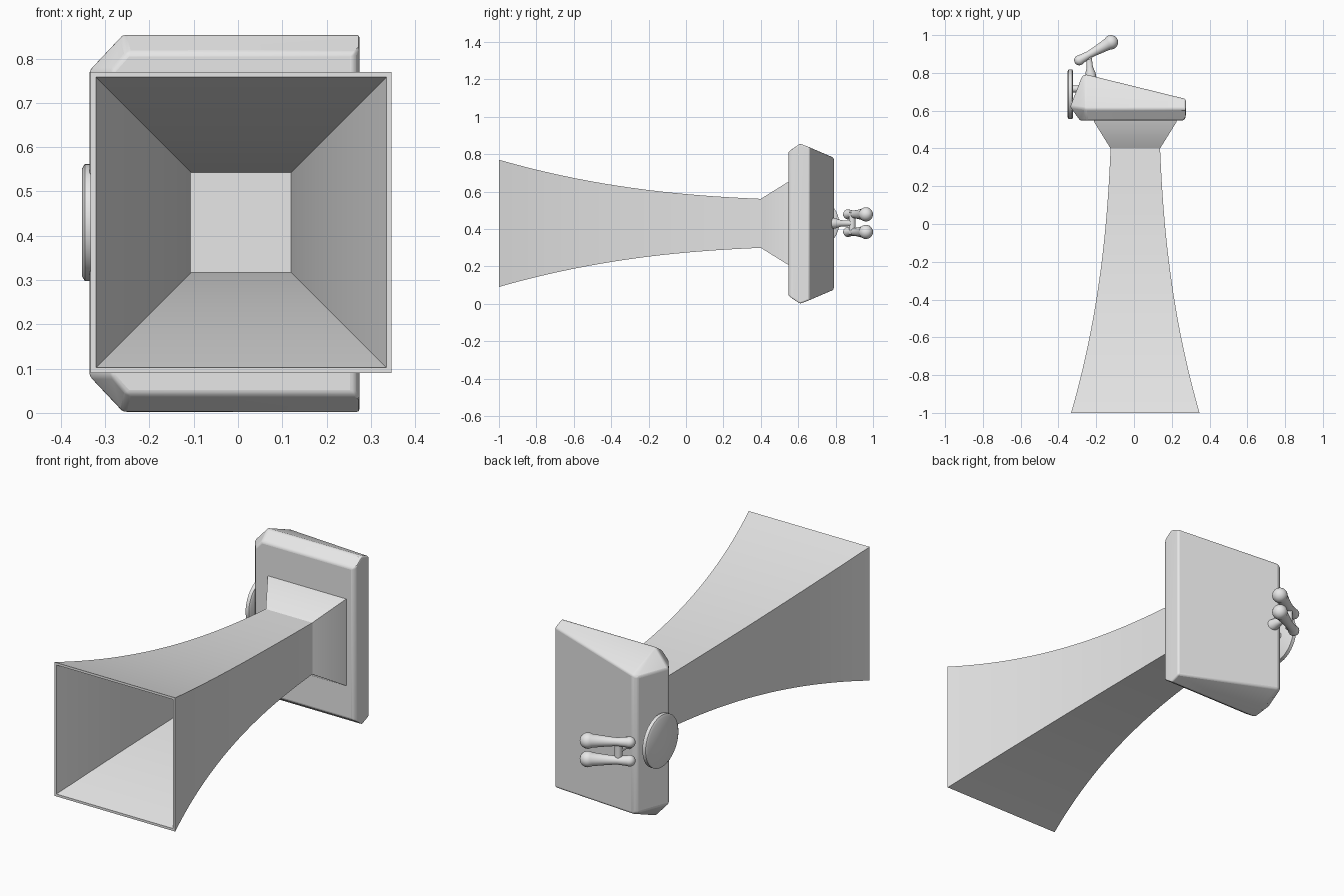
import bpy, bmesh, math
from mathutils import Vector

if "Cube" in bpy.data.objects:
    bpy.data.objects.remove(bpy.data.objects["Cube"], do_unlink=True)

grey = bpy.data.materials.new("light grey")
grey.use_nodes = True
colour = (0.8, 0.8, 0.8, 1)
grey.diffuse_color = colour
grey.node_tree.nodes["Principled BSDF"].inputs["Base Color"].default_value = colour

CX, CZ = 0.007, 0.43          # horn axis


def finish(name, bm, bevel=0.0, angle=30):
    bmesh.ops.recalc_face_normals(bm, faces=bm.faces)
    mesh = bpy.data.meshes.new(name)
    bm.to_mesh(mesh)
    bm.free()
    mesh.materials.append(grey)
    ob = bpy.data.objects.new(name, mesh)
    bpy.context.collection.objects.link(ob)
    bpy.ops.object.select_all(action='DESELECT')
    ob.select_set(True)
    bpy.context.view_layer.objects.active = ob
    if bevel:
        mod = ob.modifiers.new("soft edges", 'BEVEL')
        mod.width, mod.segments = bevel, 3
        mod.limit_method, mod.angle_limit = 'ANGLE', math.radians(20)
    bpy.ops.object.shade_smooth_by_angle(angle=math.radians(angle))
    return ob


def loft(bm, rings, cap_start=True, cap_end=True):
    loops = [[bm.verts.new(p) for p in ring] for ring in rings]
    n = len(loops[0])
    for a, b in zip(loops, loops[1:]):
        for i in range(n):
            j = (i + 1) % n
            bm.faces.new((a[i], a[j], b[j], b[i]))
    if cap_start:
        bm.faces.new(loops[0])
    if cap_end:
        bm.faces.new(loops[-1])


def square(y, h):
    return [(CX + sx * h, y, CZ + sz * h) for sx, sz in ((-1, -1), (1, -1), (1, 1), (-1, 1))]


def lathe(name, start, end, profile, sides=20):
    """Turned part along start-end; profile is (fraction, radius)."""
    start, end = Vector(start), Vector(end)
    axis = end - start
    u = axis.orthogonal().normalized()
    v = axis.normalized().cross(u)
    rings = []
    for t, r in profile:
        c = start + axis * t
        rings.append([c + r * (u * math.cos(k) + v * math.sin(k))
                      for k in (2 * math.pi * i / sides for i in range(sides))])
    bm = bmesh.new()
    loft(bm, rings)
    return finish(name, bm, angle=50)


# Square flared horn: outside from the flange to the mouth, then back inside
def half_width(y):
    t = (0.4 - y) / 1.4
    return 0.131 + 0.06 * t + 0.149 * t ** 2.3


STEPS = 28
ys = [0.4 - 1.4 * i / STEPS for i in range(STEPS + 1)]
rings = [square(0.56, 0.222), square(0.54, 0.218)]
rings += [square(y, half_width(y)) for y in ys]
rings += [square(y, half_width(y) - 0.012 - 0.006 * (y + 1) / 1.4) for y in reversed(ys)]
bm = bmesh.new()
loft(bm, rings)
finish("horn", bm)

# Wedge-shaped housing: hull of half its corners mirrored about mid height
corners = [(-0.285, 0.547, 0.345), (-0.25, 0.547, 0.385), (0.262, 0.547, 0.385),
           (0.274, 0.565, 0.395), (0.274, 0.61, 0.428), (0.274, 0.662, 0.408),
           (0.235, 0.672, 0.402), (-0.26, 0.61, 0.428), (-0.255, 0.792, 0.352),
           (-0.275, 0.782, 0.345), (-0.338, 0.62, 0.345)]
bm = bmesh.new()
for x, y, h in corners:
    for s in (-1, 1):
        bm.verts.new((x, y, 0.428 + s * h))
bmesh.ops.convex_hull(bm, input=bm.verts)
bmesh.ops.dissolve_limit(bm, angle_limit=math.radians(3), verts=bm.verts, edges=bm.edges)
finish("housing", bm, bevel=0.012, angle=35)

# Round side plate on a short stub
lathe("side_disc", (-0.352, 0.687, 0.43), (-0.322, 0.687, 0.43),
      [(0, 0.122), (0.2, 0.132), (0.8, 0.132), (1, 0.122)], 40)
lathe("disc_stub", (-0.33, 0.715, 0.43), (-0.27, 0.715, 0.43), [(0, 0.018), (1, 0.018)])

# Rear clamp: stem, upright crossbar and two knobbed rods
lathe("clamp_stem", (-0.228, 0.77, 0.43), (-0.24, 0.89, 0.43),
      [(0, 0.03), (0.25, 0.027), (0.5, 0.017), (1, 0.015)])
lathe("clamp_crossbar", (-0.242, 0.888, 0.37), (-0.242, 0.888, 0.49), [(0, 0.018), (1, 0.018)])


def knob(t0, length, r, a0, a1, n=8):
    """Arc of a ball profile centred at t0 along a rod."""
    return [(t0 - r / length * math.cos(a), max(r * math.sin(a), 0.001))
            for a in (a0 + (a1 - a0) * i / n for i in range(n + 1))]


for name, z in (("lower", 0.384), ("upper", 0.478)):
    p, q = Vector((-0.29, 0.867, z)), Vector((-0.122, 0.962, z))
    length = (q - p).length
    profile = knob(0, length, 0.027, 0, 2.0) + [(0.3, 0.02), (0.5, 0.023)]
    profile += knob(1, length, 0.038, 1.0, math.pi)
    lathe("clamp_rod_" + name, p, q, profile)
